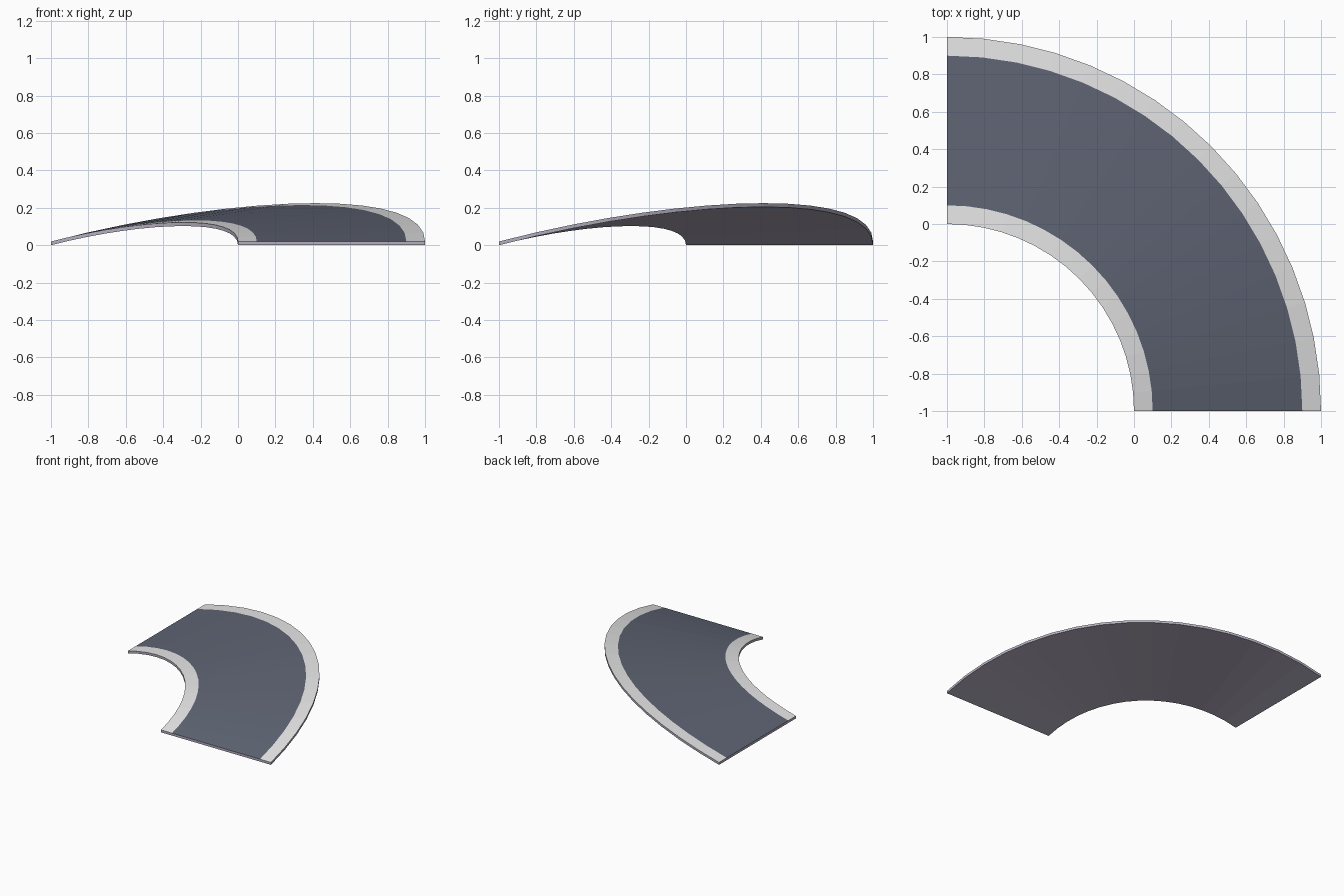
import bpy, bmesh, math

if "Cube" in bpy.data.objects:
    bpy.data.objects.remove(bpy.data.objects["Cube"])

SEG = 16          # steps around the quarter turn
THICK = 0.02
RADII = [1.0, 1.1, 1.9, 2.0]   # kerb, road, kerb


def material(name, rgb):
    m = bpy.data.materials.new(name)
    m.diffuse_color = (*rgb, 1)
    m.use_nodes = True
    m.node_tree.nodes["Principled BSDF"].inputs["Base Color"].default_value = m.diffuse_color
    return m


mats = [material("road slate", (0.115, 0.13, 0.175)),
        material("kerb light grey", (0.80, 0.80, 0.80)),
        material("concrete mauve grey", (0.46, 0.43, 0.52))]


def point(r, i, lift):
    # quarter ring about (-1, -1), arched along the turn, rise grows with radius
    t = i / SEG
    a = t * math.pi / 2
    z = 0.1025 * r * 4 * t * (1 - t)
    return (-1 + r * math.cos(a), -1 + r * math.sin(a), z + lift)


# Arched curved road slab
bm = bmesh.new()
top = [[bm.verts.new(point(r, i, THICK)) for r in RADII] for i in range(SEG + 1)]
low = [[bm.verts.new(point(r, i, 0)) for r in RADII] for i in range(SEG + 1)]


def face(verts, mat):
    bm.faces.new(verts).material_index = mat


for i in range(SEG):
    for j in range(3):
        face((top[i][j], top[i][j + 1], top[i + 1][j + 1], top[i + 1][j]), 0 if j == 1 else 1)
        face((low[i][j], low[i + 1][j], low[i + 1][j + 1], low[i][j + 1]), 2)
    for j in (0, 3):   # inner and outer rims
        face((low[i][j], low[i + 1][j], top[i + 1][j], top[i][j]), 2)
for i in (0, SEG):     # end faces
    for j in range(3):
        face((low[i][j], low[i][j + 1], top[i][j + 1], top[i][j]), 2)

bmesh.ops.recalc_face_normals(bm, faces=bm.faces)
mesh = bpy.data.meshes.new("curved_road")
bm.to_mesh(mesh)
bm.free()
for m in mats:
    mesh.materials.append(m)
road = bpy.data.objects.new("curved_road", mesh)
bpy.context.collection.objects.link(road)
